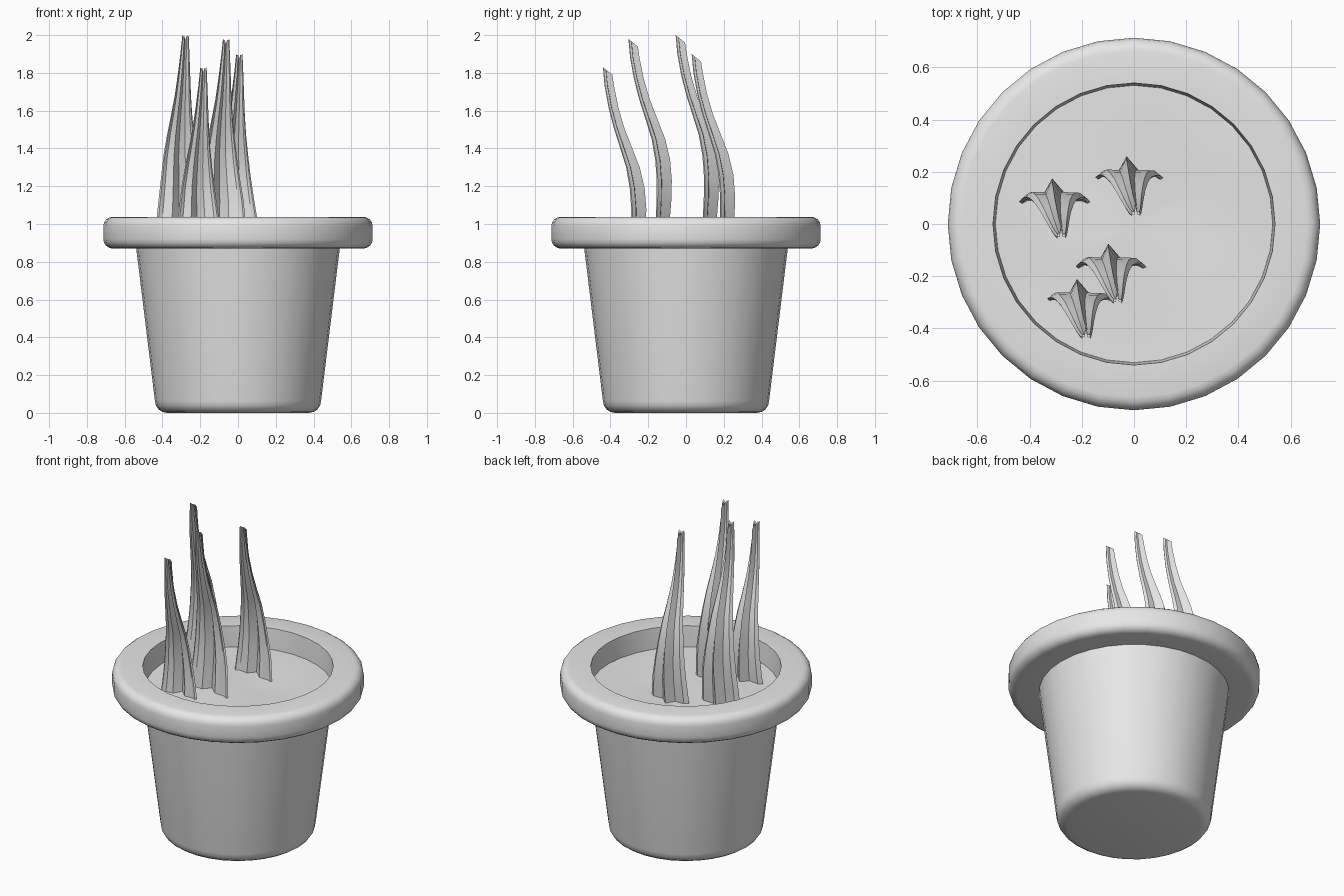
import bpy, bmesh, math
from mathutils import Vector

cube = bpy.data.objects.get("Cube")
if cube:
    bpy.data.objects.remove(cube, do_unlink=True)

SEGMENTS = 32

grey = bpy.data.materials.new("plain_grey")
grey.use_nodes = True
grey.diffuse_color = (0.8, 0.8, 0.8, 1)
grey.node_tree.nodes["Principled BSDF"].inputs["Base Color"].default_value = (0.8, 0.8, 0.8, 1)


def finish(name, bm, angle=35):
    """Turn a bmesh into a smooth-shaded grey object."""
    bmesh.ops.recalc_face_normals(bm, faces=bm.faces)
    mesh = bpy.data.meshes.new(name)
    bm.to_mesh(mesh)
    bm.free()
    mesh.materials.append(grey)
    obj = bpy.data.objects.new(name, mesh)
    bpy.context.collection.objects.link(obj)
    bpy.ops.object.select_all(action='DESELECT')
    obj.select_set(True)
    bpy.context.view_layer.objects.active = obj
    bpy.ops.object.shade_smooth_by_angle(angle=math.radians(angle))
    return obj


def lathe(profile, closed=False):
    """Spin a radius/height profile round the z axis."""
    bm = bmesh.new()
    verts = [bm.verts.new((r, 0, z)) for r, z in profile]
    pairs = list(zip(verts, verts[1:]))
    if closed:
        pairs.append((verts[-1], verts[0]))
    edges = [bm.edges.new(p) for p in pairs]
    bmesh.ops.spin(bm, geom=verts + edges, cent=(0, 0, 0), axis=(0, 0, 1),
                   angle=math.tau, steps=SEGMENTS, use_duplicate=False)
    bmesh.ops.remove_doubles(bm, verts=bm.verts, dist=0.0005)
    return bm


def corner(r, z, radius, start, steps=4):
    """Quarter-circle of profile points around a centre."""
    angles = [math.radians(start + 90 * i / steps) for i in range(steps + 1)]
    return [(r + radius * math.cos(a), z + radius * math.sin(a)) for a in angles]


# Tapered pot body with a rounded foot
finish("pot_body", lathe([(0, 0)] + corner(0.375, 0.065, 0.065, -90) + [(0.54, 0.88)]))

# Thick rim with rounded outer edges
rim = corner(0.663, 0.92, 0.05, -90) + corner(0.663, 0.988, 0.05, 0)
finish("pot_rim", lathe([(0.53, 0.87)] + rim + [(0.54, 1.038), (0.53, 0.9)], closed=True))

# Gently uneven soil
soil = lathe([(0.535 * i / 8, 0.91) for i in range(9)])
for v in soil.verts:
    along = 0.86 * v.co.x + 0.5 * v.co.y
    across = 0.86 * v.co.y - 0.5 * v.co.x
    v.co.z -= 0.012 * math.sin(9 * along) * max(0, 1 - 3 * abs(across))
finish("soil", soil)

# Blade stations: height, centre x, half width, wing y, ridge depth
STATIONS = [
    (0.65, -0.305, 0.150, 0.055, 0.075),
    (0.85, -0.304, 0.140, 0.073, 0.075),
    (1.04, -0.303, 0.127, 0.089, 0.075),
    (1.14, -0.302, 0.117, 0.094, 0.078),
    (1.25, -0.305, 0.102, 0.095, 0.080),
    (1.36, -0.307, 0.088, 0.087, 0.079),
    (1.47, -0.304, 0.072, 0.068, 0.072),
    (1.57, -0.299, 0.057, 0.037, 0.064),
    (1.68, -0.292, 0.043, 0.002, 0.056),
    (1.79, -0.286, 0.033, -0.026, 0.052),
    (1.90, -0.281, 0.024, -0.046, 0.050),
    (2.00, -0.278, 0.017, -0.055, 0.050),
]

# Folded cross-section: across (fraction of width), depth (fraction of ridge)
BACK = [(-1, 0.1), (-0.82, 0.35), (-0.35, 0.34), (-0.08, 1),
        (0.3, 0.34), (0.82, 0.32), (1, 0.08)]
FRONT = [(-0.92, 0), (-0.76, 0.16), (-0.36, 0.12), (-0.08, 0.7),
         (0.31, 0.12), (0.76, 0.14), (0.92, 0)]


def blade(name, offset):
    bm = bmesh.new()
    rows = []
    for z, cx, half, wing, depth in STATIONS:
        tip_slant = 0.04 if z == STATIONS[-1][0] else 0
        rows.append([bm.verts.new(Vector((cx + u * half, wing + d * depth, z - tip_slant * d))
                                  + Vector(offset)) for u, d in BACK + FRONT[::-1]])
    count = len(rows[0])
    for low, high in zip(rows, rows[1:]):
        for i in range(count):
            j = (i + 1) % count
            bm.faces.new((low[i], low[j], high[j], high[i]))
    # Caps bridge the back and front edges strip by strip
    for row in (rows[0], rows[-1]):
        for i in range(len(BACK) - 1):
            bm.faces.new((row[i], row[i + 1], row[-2 - i], row[-1 - i]))
    finish(name, bm, 30)


for name, offset in {
    "blade_tall": (0, 0, 0),
    "blade_middle": (0.215, -0.25, -0.02),
    "blade_front": (0.095, -0.385, -0.17),
    "blade_back": (0.285, 0.085, -0.10),
}.items():
    blade(name, offset)
